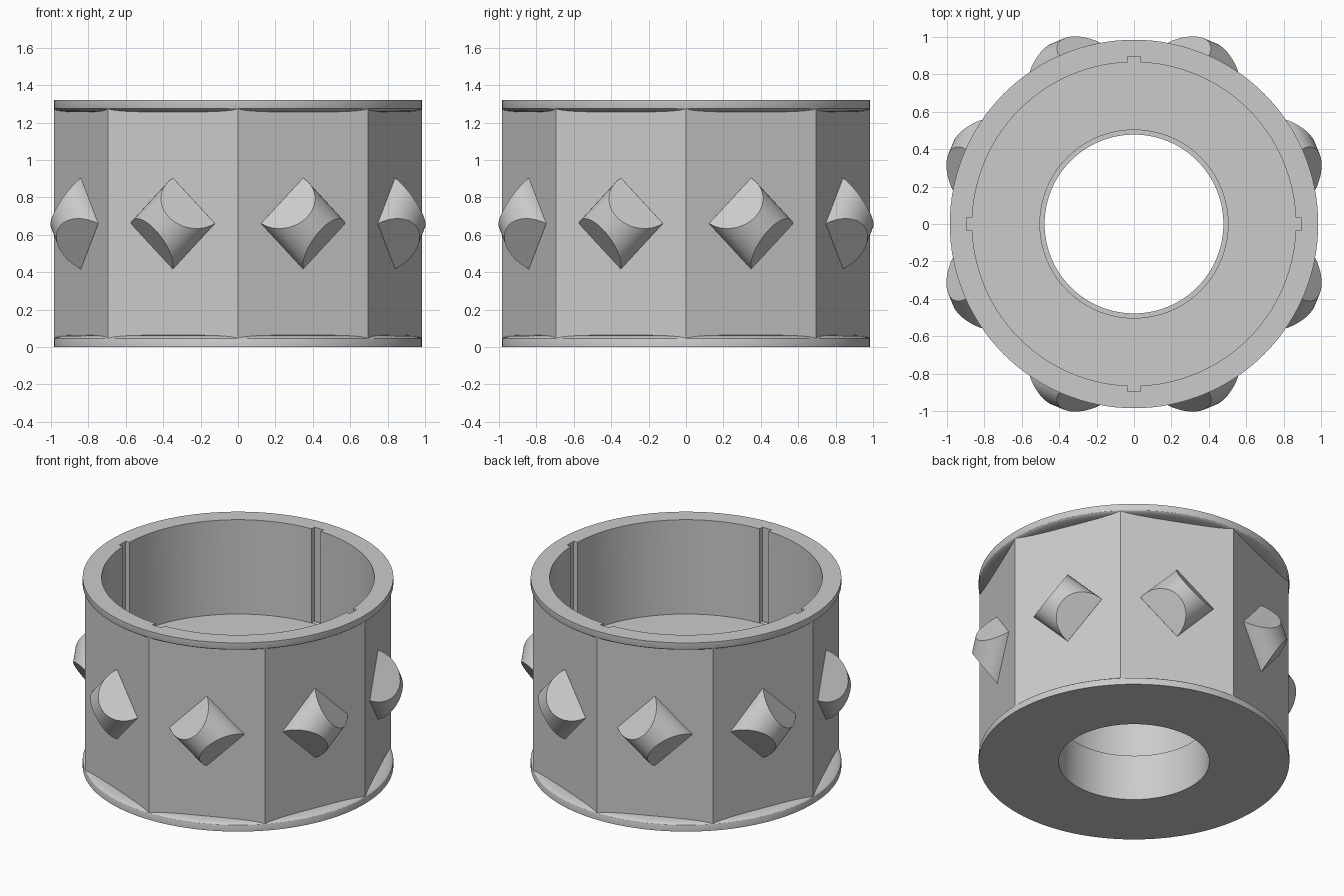
import bpy, bmesh, math
from mathutils import Matrix, Vector

cube = bpy.data.objects.get("Cube")
if cube:
    bpy.data.objects.remove(cube, do_unlink=True)

grey = bpy.data.materials.new("plain grey")
grey.use_nodes = True
grey.diffuse_color = (0.6, 0.6, 0.6, 1)
grey.node_tree.nodes["Principled BSDF"].inputs["Base Color"].default_value = (0.6, 0.6, 0.6, 1)

HEIGHT, RADIUS = 1.32, 0.985
APOTHEM = RADIUS * math.cos(math.pi / 8)


def make(name, bm):
    """Turn a bmesh into a named object."""
    bmesh.ops.recalc_face_normals(bm, faces=bm.faces)
    mesh = bpy.data.meshes.new(name)
    bm.to_mesh(mesh)
    bm.free()
    mesh.materials.append(grey)
    obj = bpy.data.objects.new(name, mesh)
    bpy.context.collection.objects.link(obj)
    return obj


def lathe(name, profile, steps=128):
    """Spin an (r, z) profile that starts and ends on the axis."""
    bm = bmesh.new()
    vs = [bm.verts.new((r, 0, z)) for r, z in profile]
    es = [bm.edges.new(p) for p in zip(vs, vs[1:])]
    bmesh.ops.spin(bm, geom=vs + es, axis=(0, 0, 1), cent=(0, 0, 0),
                   angle=math.tau, steps=steps, use_duplicate=False)
    bmesh.ops.remove_doubles(bm, verts=bm.verts, dist=0.0005)
    return make(name, bm)


def activate(obj):
    bpy.ops.object.select_all(action='DESELECT')
    obj.select_set(True)
    bpy.context.view_layer.objects.active = obj


def combine(target, tool, operation):
    """Apply a boolean and remove the helper."""
    mod = target.modifiers.new(tool.name, 'BOOLEAN')
    mod.operation, mod.object, mod.solver = operation, tool, 'EXACT'
    activate(target)
    bpy.ops.object.modifier_apply(modifier=mod.name)
    bpy.data.objects.remove(tool, do_unlink=True)


# Eight-sided body with corners on the axes
bm = bmesh.new()
bmesh.ops.create_cone(bm, cap_ends=True, segments=8, radius1=RADIUS - 0.001,
                      radius2=RADIUS - 0.001, depth=HEIGHT - 0.04,
                      matrix=Matrix.Translation((0, 0, HEIGHT / 2)))
body = make("ring_body", bm)

# Round rims, softly rounded in towards the flat sides
curve = [(0.9 + 0.085 * math.cos(a), 0.042 + 0.022 * math.sin(a))
         for a in [math.pi / 16 * i for i in range(9)]]
rim = [(0, 0), (RADIUS, 0)] + curve + [(0, 0.064)]
combine(body, lathe("bottom_rim", rim), 'UNION')
combine(body, lathe("top_rim", [(r, HEIGHT - z) for r, z in rim]), 'UNION')

# Stepped through-hole and wide upper pocket
combine(body, lathe("bore", [(0, -0.1), (0.478, -0.1), (0.478, 0.32), (0.503, 0.32),
                             (0.503, 0.66), (0.865, 0.66), (0.865, 1.4), (0, 1.4)]),
        'DIFFERENCE')

# Four keyway grooves in the pocket wall
for i in range(4):
    bm = bmesh.new()
    bmesh.ops.create_cube(bm, size=1, matrix=Matrix.Rotation(i * math.pi / 2, 4, 'Z')
                          @ Matrix.Translation((0.845, 0, 1.061))
                          @ Matrix.Diagonal((0.1, 0.07, 0.8, 1)))
    combine(body, make("groove", bm), 'DIFFERENCE')

activate(body)
bpy.ops.object.shade_smooth_by_angle(angle=math.radians(25))


# Diamond studs: arched blocks with sloped ends, alternating direction
def stud(index):
    half, rise, slope, sink = 0.172, 0.15, 0.8, 0.02
    arch = [(half * math.cos(a), rise * math.sin(a))
            for a in [math.pi * i / 24 for i in range(25)]]
    arch = [(half, -sink)] + arch + [(-half, -sink)]
    bm = bmesh.new()
    ends = [[bm.verts.new((side * (half - slope * max(h, 0)), v, h)) for v, h in arch]
            for side in (-1, 1)]
    n = len(arch)
    for i in range(n):
        j = (i + 1) % n
        bm.faces.new((ends[0][i], ends[0][j], ends[1][j], ends[1][i]))
    for end in ends:
        # Sloped end, plus its short buried skirt
        bm.faces.new(end[1:-1])
        bm.faces.new((end[0], end[1], end[-2], end[-1]))
    angle = math.pi / 8 + index * math.pi / 4
    normal = Vector((math.cos(angle), math.sin(angle), 0))
    across = Vector((-math.sin(angle), math.cos(angle), 0))
    up = Vector((0, 0, 1))
    # Ridge runs up to one side or the other on neighbouring faces
    lean = -1 if index % 2 == 0 else 1
    ridge = (up + lean * across).normalized()
    frame = Matrix((ridge, normal.cross(ridge), normal)).transposed().to_4x4()
    place = Matrix.Translation(normal * APOTHEM + up * HEIGHT / 2)
    bmesh.ops.transform(bm, matrix=place @ frame, verts=bm.verts)
    obj = make(f"diamond_stud_{index + 1}", bm)
    activate(obj)
    bpy.ops.object.shade_smooth_by_angle(angle=math.radians(30))


for k in range(8):
    stud(k)
